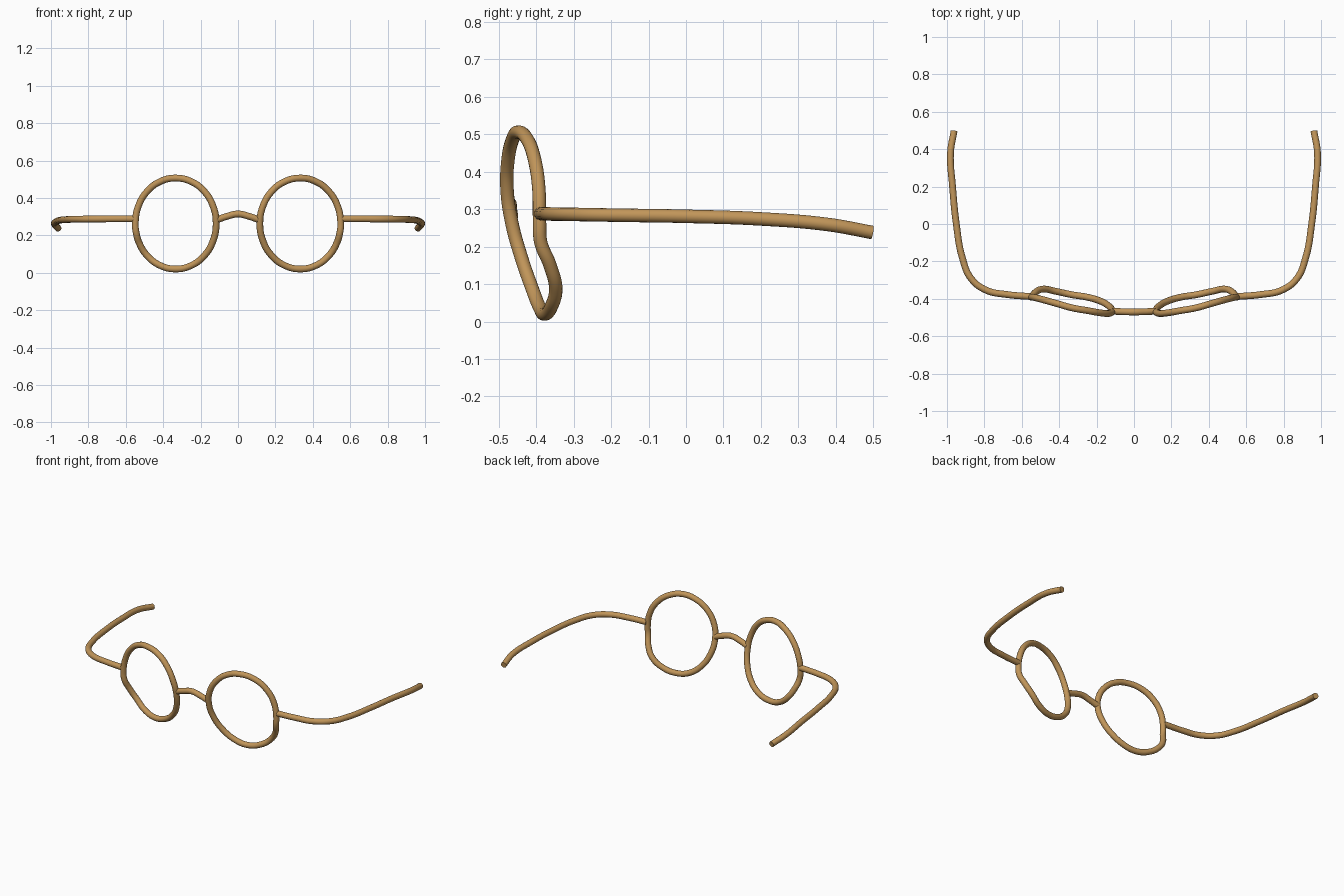
import bpy
from math import cos, sin, radians

if "Cube" in bpy.data.objects:
    bpy.data.objects.remove(bpy.data.objects["Cube"])

WIRE = 0.018
metal = bpy.data.materials.new("tan_metal")
metal.diffuse_color = (0.53, 0.30, 0.10, 1)
metal.use_nodes = True
metal.node_tree.nodes["Principled BSDF"].inputs["Base Color"].default_value = metal.diffuse_color


def wire(name, points, closed=False, sx=1):
    """Round wire swept along a smooth path, turned into a mesh."""
    cu = bpy.data.curves.new(name, 'CURVE')
    cu.dimensions = '3D'
    cu.bevel_depth = WIRE
    cu.bevel_resolution = 6
    cu.resolution_u = 8
    cu.use_fill_caps = True
    sp = cu.splines.new('BEZIER')
    sp.bezier_points.add(len(points) - 1)
    for bp, (x, y, z) in zip(sp.bezier_points, points):
        bp.co = (x * sx, y, z)
        bp.handle_left_type = bp.handle_right_type = 'AUTO'
    sp.use_cyclic_u = closed
    ob = bpy.data.objects.new(name, cu)
    bpy.context.collection.objects.link(ob)
    bpy.ops.object.select_all(action='DESELECT')
    ob.select_set(True)
    bpy.context.view_layer.objects.active = ob
    bpy.ops.object.convert(target='MESH')
    ob = bpy.context.object
    ob.data.materials.clear()
    ob.data.materials.append(metal)
    bpy.ops.object.shade_smooth_by_angle(angle=radians(40))
    return ob


# Rim: ellipse in front view, warped in depth (angle from outer side, y)
warp = [(0, -0.391), (22, -0.393), (45, -0.405), (68, -0.425), (90, -0.448),
        (113, -0.463), (135, -0.475), (158, -0.478), (180, -0.465),
        (202, -0.440), (225, -0.412), (248, -0.391), (270, -0.378),
        (293, -0.360), (315, -0.348), (333, -0.364), (348, -0.388)]
rim = [(0.333 + 0.216 * cos(radians(a)), y, 0.263 + 0.243 * sin(radians(a)))
       for a, y in warp]

# Temple arm: out from the rim, round the hinge bend, back to the ear tip
arm = [(0.552, -0.388, 0.288), (0.68, -0.377, 0.288), (0.79, -0.354, 0.287),
       (0.87, -0.293, 0.286), (0.918, -0.18, 0.284), (0.95, 0.0, 0.281),
       (0.97, 0.2, 0.274), (0.981, 0.38, 0.259), (0.962, 0.497, 0.238)]

for side, sx in (("left", -1), ("right", 1)):
    wire(side + "_rim", rim, True, sx)
    wire(side + "_temple_arm", arm, False, sx)

# Arched nose bridge
wire("nose_bridge", [(-0.115, -0.466, 0.282), (-0.06, -0.469, 0.301),
                     (0, -0.470, 0.314), (0.06, -0.469, 0.301),
                     (0.115, -0.466, 0.282)])
